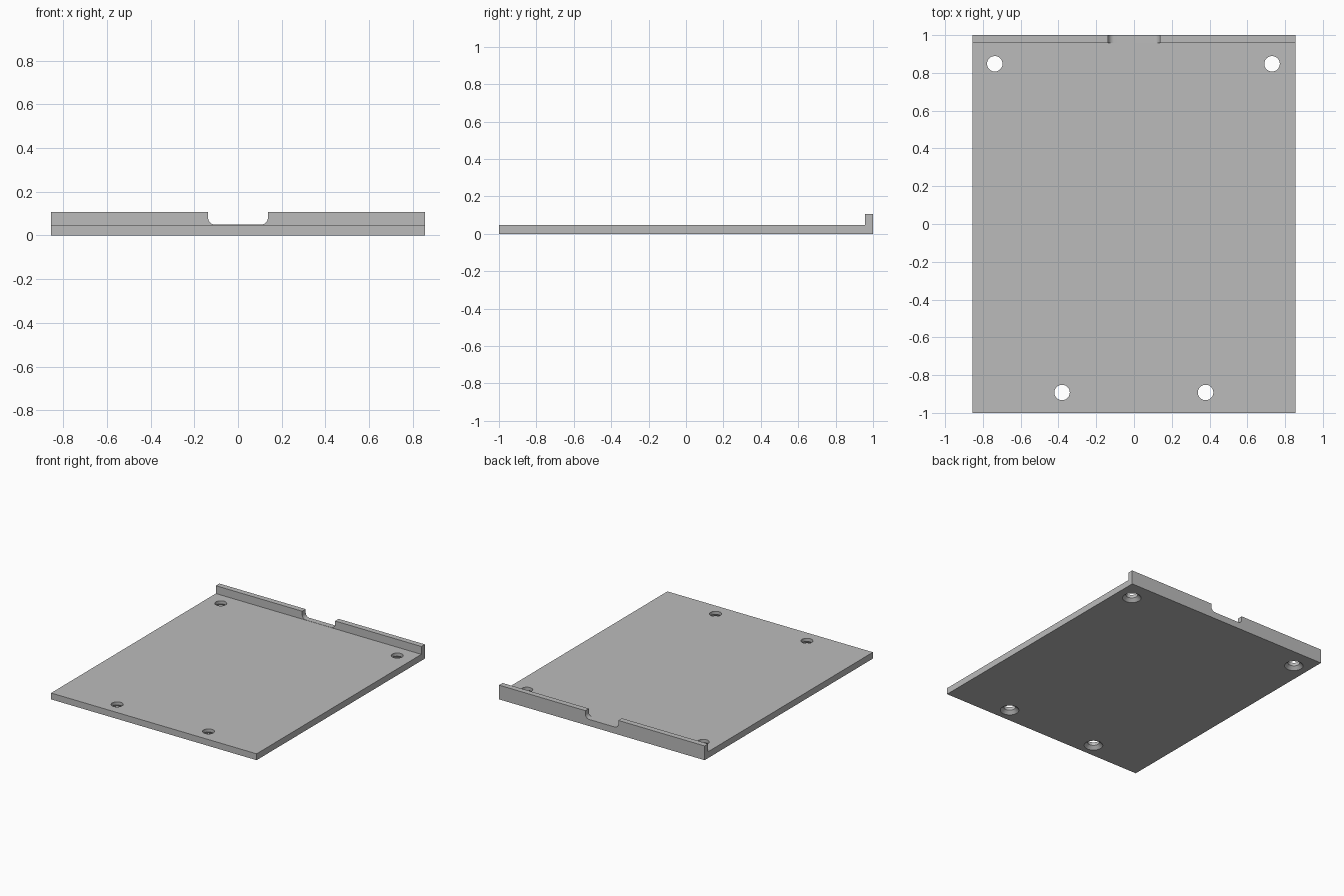
import bpy, bmesh, math
from mathutils import Vector

if "Cube" in bpy.data.objects:
    bpy.data.objects.remove(bpy.data.objects["Cube"])

HALF_X = 0.855      # half width of the plate
PLATE_Z = 0.048     # plate thickness
LIP_Z = 0.107       # top of the rear lip
LIP_Y = 0.958       # inner face of the rear lip

grey = bpy.data.materials.new("grey")
grey.diffuse_color = (0.5, 0.5, 0.5, 1)
grey.use_nodes = True
grey.node_tree.nodes["Principled BSDF"].inputs["Base Color"].default_value = grey.diffuse_color


def make_object(name, bm):
    bmesh.ops.recalc_face_normals(bm, faces=bm.faces)
    mesh = bpy.data.meshes.new(name)
    bm.to_mesh(mesh)
    bm.free()
    mesh.materials.append(grey)
    obj = bpy.data.objects.new(name, mesh)
    bpy.context.collection.objects.link(obj)
    return obj


def extrude_profile(name, points, offset):
    bm = bmesh.new()
    face = bm.faces.new([bm.verts.new(p) for p in points])
    result = bmesh.ops.extrude_face_region(bm, geom=[face], use_keep_orig=True)
    moved = [g for g in result["geom"] if isinstance(g, bmesh.types.BMVert)]
    bmesh.ops.translate(bm, verts=moved, vec=Vector(offset))
    return make_object(name, bm)


def countersunk_cutter(x, y, segments=40):
    # straight bore on top, cone widening to the underside
    rings = [(0.075, -0.01), (0.041, 0.024), (0.041, 0.08)]
    bm = bmesh.new()
    loops = [[bm.verts.new((x + r * math.cos(2 * math.pi * i / segments),
                            y + r * math.sin(2 * math.pi * i / segments), z))
              for i in range(segments)] for r, z in rings]
    for a, b in zip(loops, loops[1:]):
        for i in range(segments):
            j = (i + 1) % segments
            bm.faces.new((a[i], a[j], b[j], b[i]))
    bm.faces.new(loops[0])
    bm.faces.new(loops[-1])
    return make_object("hole_cutter", bm)


# Base plate with upright rear lip: L-shaped section swept across the width
section = [(-1, 0), (1, 0), (1, LIP_Z), (LIP_Y, LIP_Z), (LIP_Y, PLATE_Z), (-1, PLATE_Z)]
plate = extrude_profile("base_plate", [(-HALF_X, y, z) for y, z in section],
                        (2 * HALF_X, 0, 0))

# Notch in the lip, with rounded lower corners
notch_x, floor, radius = 0.137, 0.0495, 0.032
right = [(notch_x - radius + radius * math.sin(a), floor + radius - radius * math.cos(a))
         for a in [math.pi / 2 * i / 8 for i in range(9)]] + [(notch_x, 0.2)]
outline = right + [(-x, z) for x, z in reversed(right)]
cutters = [extrude_profile("notch_cutter", [(x, 0.93, z) for x, z in outline], (0, 0.1, 0))]

# Four countersunk screw holes
for x, y in [(-0.737, 0.848), (0.731, 0.848), (-0.381, -0.892), (0.379, -0.892)]:
    cutters.append(countersunk_cutter(x, y))

# Cut, then discard the cutters
bpy.context.view_layer.objects.active = plate
plate.select_set(True)
for cutter in cutters:
    mod = plate.modifiers.new("cut", 'BOOLEAN')
    mod.operation = 'DIFFERENCE'
    mod.solver = 'EXACT'
    mod.object = cutter
    bpy.ops.object.modifier_apply(modifier=mod.name)
    bpy.data.objects.remove(cutter, do_unlink=True)

bpy.ops.object.shade_smooth_by_angle(angle=math.radians(30))
